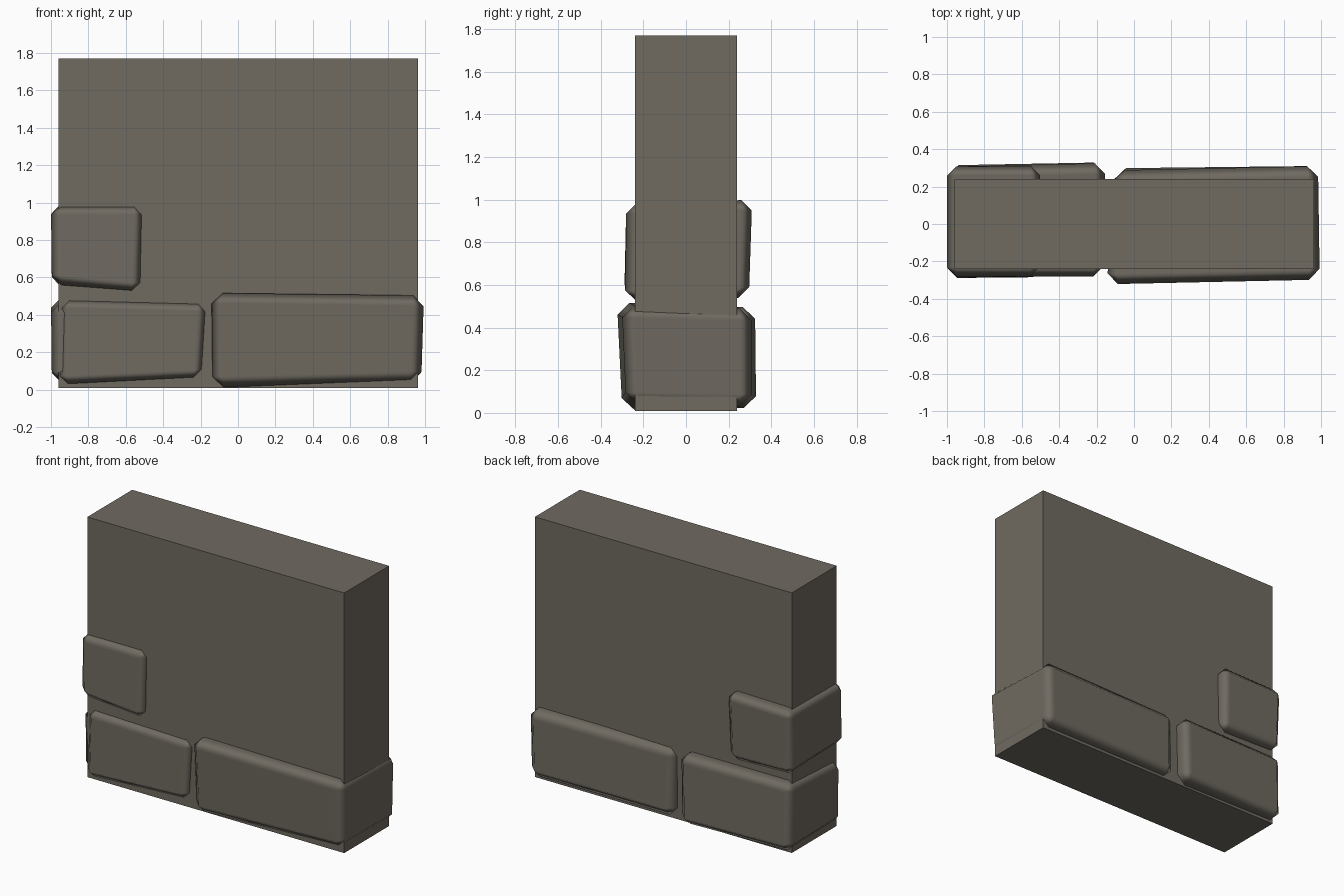
import bpy
import bmesh

cube = bpy.data.objects.get("Cube")
if cube:
    bpy.data.objects.remove(cube, do_unlink=True)

stone_mat = bpy.data.materials.new("warm grey stone")
stone_mat.use_nodes = True
colour = (0.16, 0.145, 0.12, 1)
stone_mat.diffuse_color = colour
stone_mat.node_tree.nodes["Principled BSDF"].inputs["Base Color"].default_value = colour


def block(name, front, back):
    """Six-sided block; each end lists its corners from low left, going round to high left."""
    mesh = bpy.data.meshes.new(name)
    bm = bmesh.new()
    f = [bm.verts.new(p) for p in front]
    b = [bm.verts.new(p) for p in back]
    bm.faces.new(f)
    bm.faces.new(b[::-1])
    for i in range(4):
        j = (i + 1) % 4
        bm.faces.new((f[j], f[i], b[i], b[j]))
    bmesh.ops.recalc_face_normals(bm, faces=bm.faces)
    bm.to_mesh(mesh)
    bm.free()
    mesh.materials.append(stone_mat)
    obj = bpy.data.objects.new(name, mesh)
    bpy.context.collection.objects.link(obj)
    return obj


def stone(name, front, back, width=0.058):
    """Uneven block with broad chamfers, softly shaded."""
    obj = block(name, front, back)
    for poly in obj.data.polygons:
        poly.use_smooth = True
    bevel = obj.modifiers.new("chamfer", "BEVEL")
    bevel.width = width
    bevel.segments = 1
    bevel.limit_method = "NONE"
    bevel.harden_normals = True
    return obj


# Plain wall slab
def slab_end(y):
    return [(-0.96, y, 0.01), (0.963, y, 0.01), (0.963, y, 1.77), (-0.96, y, 1.77)]


block("wall_slab", slab_end(-0.24), slab_end(0.24))

# Long corner stone, passing through the wall
stone("long_corner_stone",
      [(-0.14, -0.3, 0.01), (0.98, -0.28, 0.04), (0.995, -0.3, 0.505), (-0.145, -0.325, 0.52)],
      [(-0.1, 0.3, 0.03), (0.975, 0.31, 0.03), (0.985, 0.31, 0.49), (-0.11, 0.285, 0.49)])

# Short stone on the front face
stone("front_stone",
      [(-0.96, -0.285, 0.025), (-0.19, -0.28, 0.06), (-0.165, -0.28, 0.465), (-0.95, -0.28, 0.485)],
      [(-0.95, -0.1, 0.03), (-0.19, -0.1, 0.065), (-0.165, -0.1, 0.465), (-0.94, -0.1, 0.485)],
      0.048)

# Rear corner stone, wrapping the side
stone("rear_corner_stone",
      [(-0.995, -0.26, 0.04), (-0.2, -0.2, 0.04), (-0.18, -0.2, 0.47), (-1, -0.26, 0.47)],
      [(-0.995, 0.315, 0.03), (-0.16, 0.33, 0.02), (-0.15, 0.325, 0.5), (-1, 0.305, 0.5)])

# Upper corner stone, passing through the wall
stone("upper_corner_stone",
      [(-0.995, -0.29, 0.565), (-0.52, -0.285, 0.52), (-0.505, -0.28, 0.985), (-1, -0.28, 0.985)],
      [(-0.995, 0.295, 0.55), (-0.51, 0.295, 0.54), (-0.5, 0.31, 1.0), (-1, 0.31, 0.99)],
      0.05)
